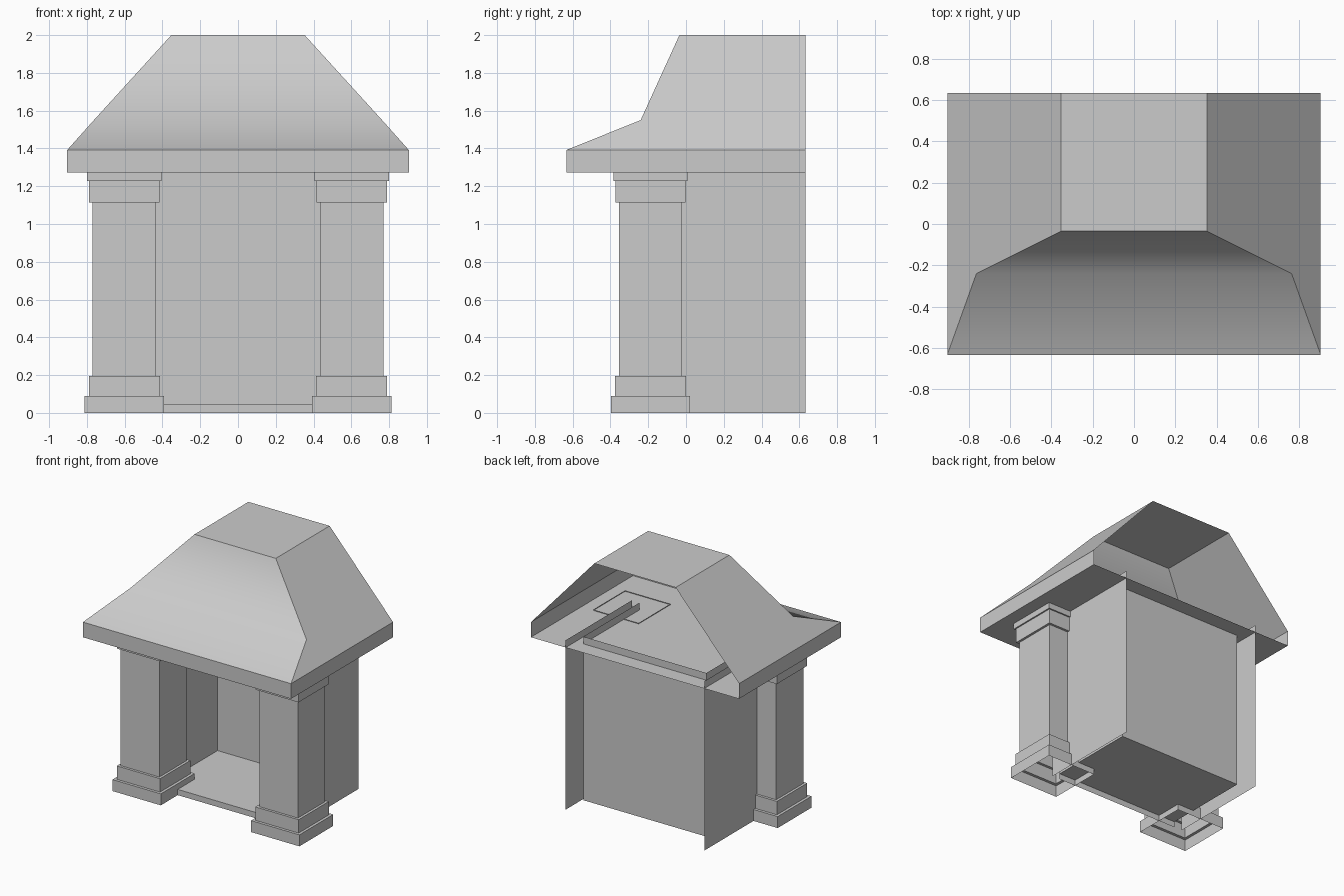
import bpy, bmesh
from math import radians

cube = bpy.data.objects.get("Cube")
if cube:
    bpy.data.objects.remove(cube, do_unlink=True)

# One plain grey for everything
GREY = (0.6, 0.6, 0.6, 1.0)
stone = bpy.data.materials.new("plain_grey")
stone.use_nodes = True
stone.diffuse_color = GREY
stone.node_tree.nodes["Principled BSDF"].inputs["Base Color"].default_value = GREY


def make(name, bm):
    mesh = bpy.data.meshes.new(name)
    bm.to_mesh(mesh)
    bm.free()
    mesh.materials.append(stone)
    obj = bpy.data.objects.new(name, mesh)
    bpy.context.collection.objects.link(obj)
    return obj


def panel(name, corners):
    bm = bmesh.new()
    bm.faces.new([bm.verts.new(c) for c in corners])
    return make(name, bm)


PILLAR_X, FRONT_Y = 0.602, -0.188
ROOM_X, ROOM_Y = 0.535, 0.51
EAVE_X, EAVE_Y = 0.904, 0.633
SOFFIT_Z, WALL_Z, FLOOR_Z = 1.273, 1.33, 0.045

# Square hollow pillars with stepped base and capital: (half width, height)
STEPS = [(0.21, 0), (0.21, 0.09), (0.188, 0.09), (0.188, 0.195),
         (0.168, 0.195), (0.168, 1.115), (0.186, 1.115), (0.186, 1.228),
         (0.197, 1.228), (0.197, 1.278)]


def pillar(name, cx, cy):
    bm = bmesh.new()
    rings = [[bm.verts.new((cx + sx * r, cy + sy * r, z))
              for sx, sy in ((-1, -1), (1, -1), (1, 1), (-1, 1))]
             for r, z in STEPS]
    for low, high in zip(rings, rings[1:]):
        for i in range(4):
            j = (i + 1) % 4
            bm.faces.new((low[i], low[j], high[j], high[i]))
    return make(name, bm)


def side_wall(name, x, back_y, bottom):
    corners = [(x, FRONT_Y, bottom), (x, back_y, bottom),
               (x, back_y, WALL_Z), (x, FRONT_Y, WALL_Z)]
    return panel(name, corners if x > 0 else corners[::-1])


# Pillars, thin outer walls and the inner walls of the room, one set per side
for side, s in (("left", 1), ("right", -1)):
    pillar(side + "_pillar", s * PILLAR_X, FRONT_Y)
    side_wall(side + "_outer_wall", s * PILLAR_X, EAVE_Y, 0)
    side_wall(side + "_inner_wall", s * ROOM_X, ROOM_Y, FLOOR_Z)

# Recessed back wall, raised floor with its front step, and soffit
panel("back_wall", [(ROOM_X, ROOM_Y, FLOOR_Z), (-ROOM_X, ROOM_Y, FLOOR_Z),
                    (-ROOM_X, ROOM_Y, WALL_Z), (ROOM_X, ROOM_Y, WALL_Z)])
panel("floor", [(-ROOM_X, FRONT_Y, FLOOR_Z), (ROOM_X, FRONT_Y, FLOOR_Z),
                (ROOM_X, ROOM_Y, FLOOR_Z), (-ROOM_X, ROOM_Y, FLOOR_Z)])
panel("floor_step", [(-ROOM_X, FRONT_Y, 0), (ROOM_X, FRONT_Y, 0),
                     (ROOM_X, FRONT_Y, FLOOR_Z), (-ROOM_X, FRONT_Y, FLOOR_Z)])
panel("soffit", [(-EAVE_X, -EAVE_Y, SOFFIT_Z), (-EAVE_X, EAVE_Y, SOFFIT_Z),
                 (EAVE_X, EAVE_Y, SOFFIT_Z), (EAVE_X, -EAVE_Y, SOFFIT_Z)])

# Roof shell, open at the back: (half width, front y, height) from eave to top
PROFILE = [(EAVE_X, -EAVE_Y, 1.392), (0.763, -0.24, 1.55), (0.353, -0.035, 2.0)]
bm = bmesh.new()
left = [bm.verts.new((x, y, z)) for x, y, z in PROFILE]
right = [bm.verts.new((-x, y, z)) for x, y, z in PROFILE]
for i in range(2):
    bm.faces.new((right[i], left[i], left[i + 1], right[i + 1]))
top_back = []
for s, edge in ((1, left), (-1, right)):
    low, high = [bm.verts.new((s * x, EAVE_Y, z)) for x, y, z in PROFILE[::2]]
    bm.faces.new([edge[0], low, high, edge[2], edge[1]][::s])
    top_back.append(high)
bm.faces.new((right[2], left[2], *top_back))
roof = make("roof", bm)

# Upright eave band around the front and sides
bm = bmesh.new()
path = [(-EAVE_X, EAVE_Y), (-EAVE_X, -EAVE_Y), (EAVE_X, -EAVE_Y), (EAVE_X, EAVE_Y)]
low, high = [[bm.verts.new((x, y, z)) for x, y in path]
             for z in (SOFFIT_Z, PROFILE[0][2])]
for i in range(3):
    bm.faces.new((low[i], low[i + 1], high[i + 1], high[i]))
make("eave", bm)

# Smooth only the gentle fold in the front slope
for obj in bpy.context.selected_objects:
    obj.select_set(False)
roof.select_set(True)
bpy.context.view_layer.objects.active = roof
bpy.ops.object.shade_smooth_by_angle(angle=radians(45))
